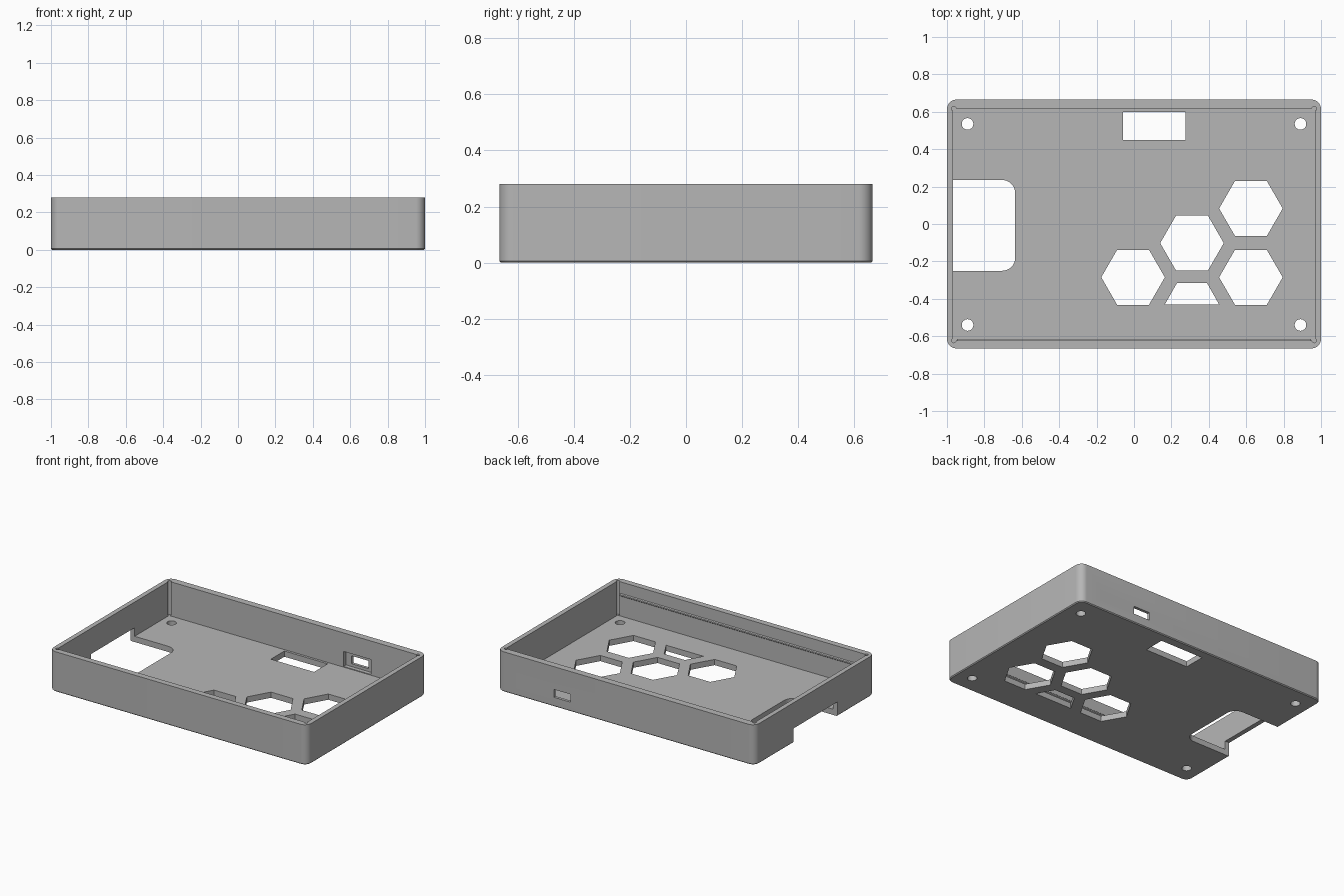
import bpy, bmesh, math
from mathutils import Matrix

cube = bpy.data.objects.get("Cube")
if cube:
    bpy.data.objects.remove(cube, do_unlink=True)

HX, HY, H = 1.0, 0.665, 0.28      # half length, half width, height
FLOOR = 0.04
WALL_X, WALL_FRONT, WALL_BACK = 0.033, 0.042, 0.048

grey = bpy.data.materials.new("matte_grey")
grey.use_nodes = True
grey.diffuse_color = (0.47, 0.47, 0.47, 1)
grey.node_tree.nodes["Principled BSDF"].inputs["Base Color"].default_value = grey.diffuse_color


def rounded_rect(x0, x1, y0, y1, radii, steps=10):
    """Outline, counter-clockwise; radii for lower right, upper right, upper left, lower left."""
    corners = [(x1, y0, -1, 1), (x1, y1, -1, -1), (x0, y1, 1, -1), (x0, y0, 1, 1)]
    pts = []
    for i, ((x, y, sx, sy), r) in enumerate(zip(corners, radii)):
        n = steps if r else 0
        for k in range(n + 1):
            a = math.radians(-90 + 90 * i) + math.pi / 2 * k / max(n, 1)
            pts.append((x + sx * r + r * math.cos(a), y + sy * r + r * math.sin(a)))
    return pts


def ngon(cx, cy, r, n):
    return [(cx + r * math.cos(math.tau * k / n), cy + r * math.sin(math.tau * k / n))
            for k in range(n)]


def prism(name, outline, z0, z1, matrix=None, foot_bevel=0):
    """Extrude an outline from z0 to z1, then optionally reorient it."""
    bm = bmesh.new()
    base = bm.faces.new([bm.verts.new((x, y, z0)) for x, y in outline])
    top = bmesh.ops.extrude_face_region(bm, geom=[base])["geom"]
    bmesh.ops.translate(bm, vec=(0, 0, z1 - z0),
                        verts=[g for g in top if isinstance(g, bmesh.types.BMVert)])
    bmesh.ops.recalc_face_normals(bm, faces=bm.faces)
    if foot_bevel:
        edges = [e for e in bm.edges if all(abs(v.co.z - z0) < 1e-6 for v in e.verts)]
        bmesh.ops.bevel(bm, geom=edges, offset=foot_bevel, segments=1, affect='EDGES')
    if matrix:
        bm.transform(matrix)
    bmesh.ops.recalc_face_normals(bm, faces=bm.faces)
    mesh = bpy.data.meshes.new(name)
    bm.to_mesh(mesh)
    bm.free()
    mesh.materials.append(grey)
    obj = bpy.data.objects.new(name, mesh)
    bpy.context.collection.objects.link(obj)
    return obj


def combine(body, other, operation='DIFFERENCE'):
    mod = body.modifiers.new("cut", 'BOOLEAN')
    mod.operation, mod.solver, mod.object = operation, 'EXACT', other
    bpy.context.view_layer.objects.active = body
    bpy.ops.object.modifier_apply(modifier=mod.name)
    bpy.data.objects.remove(other, do_unlink=True)


# Matrices that stand an outline up: (u, v, depth) -> wall planes
SIDE = Matrix(((0, 0, 1, 0), (1, 0, 0, 0), (0, 1, 0, 0), (0, 0, 0, 1)))   # u=y, v=z, depth=x
BACK = Matrix(((1, 0, 0, 0), (0, 0, 1, 0), (0, 1, 0, 0), (0, 0, 0, 1)))   # u=x, v=z, depth=y

# Open tray
tray = prism("case_tray", rounded_rect(-HX, HX, -HY, HY, [0.05] * 4), 0, H, foot_bevel=0.006)
ix, iy0, iy1 = HX - WALL_X, -HY + WALL_FRONT, HY - WALL_BACK
combine(tray, prism("cavity", rounded_rect(-ix, ix, iy0, iy1, [0] * 4), FLOOR, H + 0.1))

# Corner reliefs and screw holes
for sx in (-1, 1):
    for y in (iy0, iy1):
        combine(tray, prism("relief", ngon(sx * (ix - 0.003), y, 0.012, 16), FLOOR + 0.002, H + 0.1))
    for y in (-0.54, 0.535):
        combine(tray, prism("screw_hole", ngon(sx * 0.89, y, 0.031, 28), -0.1, 0.1))

# Hexagonal vents, one of them cut short at the front
R = 0.17
for cx, cy in [(0.625, 0.083), (0.31, -0.102), (-0.005, -0.285), (0.625, -0.285)]:
    combine(tray, prism("vent", ngon(cx, cy, R, 6), -0.1, 0.1))
combine(tray, prism("half_vent", [(0.165, -0.43), (0.455, -0.43), (0.39, -0.315), (0.23, -0.315)],
                    -0.1, 0.1))

# Floor window near the back
combine(tray, prism("window", rounded_rect(-0.06, 0.275, 0.45, 0.6, [0] * 4), -0.1, 0.1))

# Side opening: floor notch and arch through the wall
combine(tray, prism("notch", rounded_rect(-1.1, -0.635, -0.25, 0.235, [0.07, 0.07, 0, 0]), -0.1, 0.1))
combine(tray, prism("arch", rounded_rect(-0.25, 0.235, -0.1, 0.205, [0, 0.08, 0.08, 0]),
                    -1.1, -0.9, SIDE))

# Port slots in the back wall, each with a wider pocket inside
for x0, x1 in [(0.43, 0.56), (0.69, 0.825)]:
    combine(tray, prism("slot", rounded_rect(x0, x1, 0.065, 0.12, [0] * 4), 0.55, 0.75, BACK))
    combine(tray, prism("pocket", rounded_rect(x0 - 0.042, x1 + 0.042, 0.045, 0.15, [0] * 4),
                        0.55, HY - 0.02, BACK))

# Snap ridge along the inside of the front wall
combine(tray, prism("ridge", ngon(iy0, 0.19, 0.009, 12), -ix + 0.02, ix - 0.02, SIDE), 'UNION')

bpy.ops.object.select_all(action='DESELECT')
tray.select_set(True)
bpy.context.view_layer.objects.active = tray
bpy.ops.object.shade_smooth_by_angle(angle=math.radians(30))
